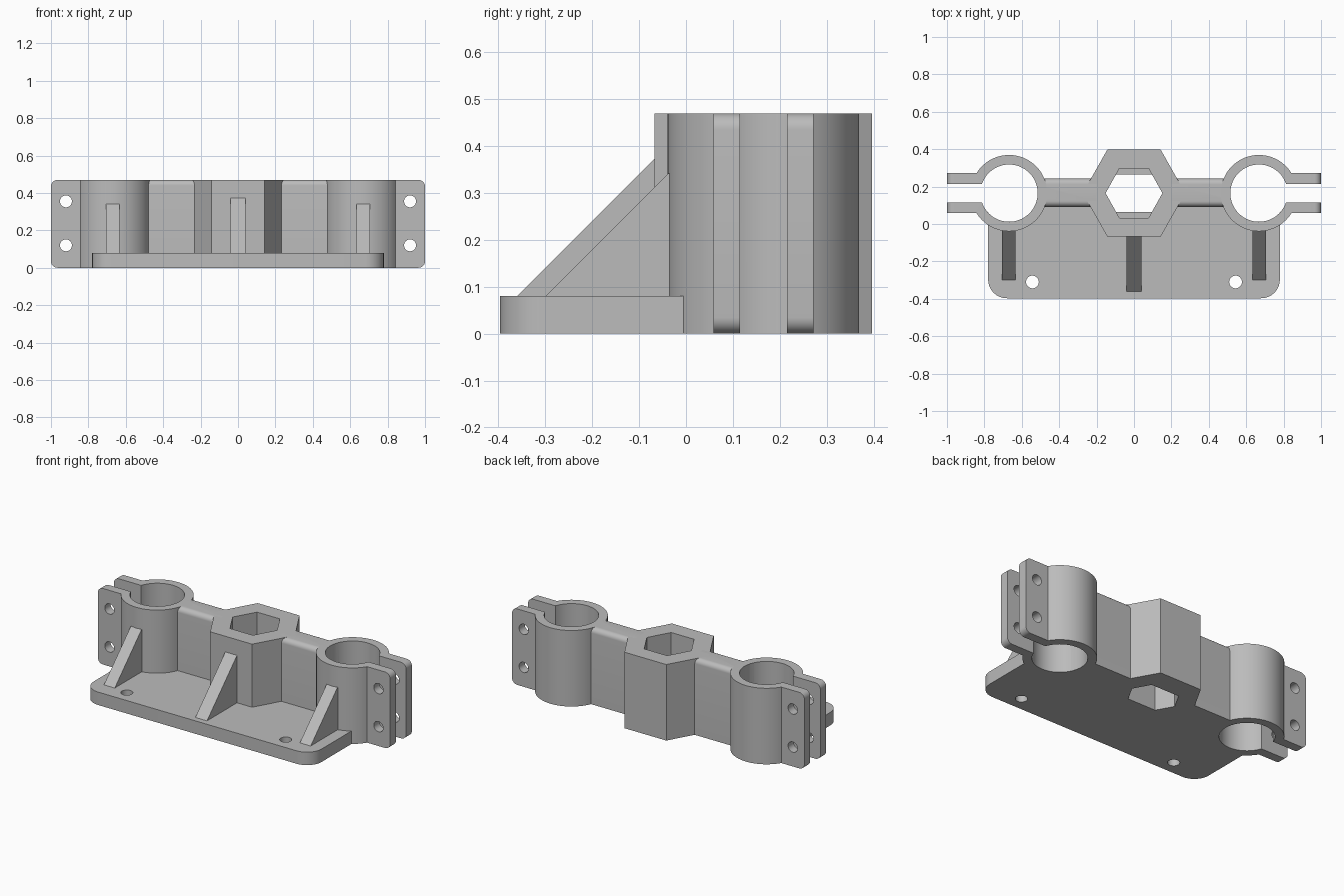
import bpy, bmesh
from math import sin, cos, asin, pi
from mathutils import Vector, Matrix

cube = bpy.data.objects.get("Cube")
if cube:
    bpy.data.objects.remove(cube, do_unlink=True)

HEIGHT = 0.47
CY = 0.165          # shared centre line of the clamps and hex block
CLAMP_X = 0.668
BORE = 0.153
PLATE = 0.08

grey = bpy.data.materials.new("plain grey")
grey.use_nodes = True
color = (0.5, 0.5, 0.5, 1)
grey.diffuse_color = color
grey.node_tree.nodes["Principled BSDF"].inputs["Base Color"].default_value = color


def prism(name, outline, low, high, axis="z", bevel=None):
    """Extrude a 2D outline along an axis; bevel = (edge rule, radius)."""
    place = {"x": lambda u, v, w: (w, u, v),
             "y": lambda u, v, w: (u, w, v),
             "z": lambda u, v, w: (u, v, w)}[axis]
    bm = bmesh.new()
    face = bm.faces.new([bm.verts.new(place(u, v, low)) for u, v in outline])
    ext = bmesh.ops.extrude_face_region(bm, geom=[face])
    move = Vector(place(0, 0, high - low))
    bmesh.ops.translate(bm, vec=move, verts=[g for g in ext["geom"] if isinstance(g, bmesh.types.BMVert)])
    bmesh.ops.recalc_face_normals(bm, faces=bm.faces)
    if bevel:
        rule, radius = bevel
        edges = [e for e in bm.edges if rule(e.verts[0].co, e.verts[1].co)]
        bmesh.ops.bevel(bm, geom=edges, offset=radius, segments=8, profile=0.5, affect="EDGES")
    mesh = bpy.data.meshes.new(name)
    bm.to_mesh(mesh)
    bm.free()
    mesh.materials.append(grey)
    obj = bpy.data.objects.new(name, mesh)
    bpy.context.collection.objects.link(obj)
    return obj


def circle(u, v, r, n=64):
    return [(u + r * cos(2 * pi * i / n), v + r * sin(2 * pi * i / n)) for i in range(n)]


def box(u0, u1, v0, v1):
    return [(u0, v0), (u1, v0), (u1, v1), (u0, v1)]


def hexagon(tip, flat, half):
    """Six-sided outline with flat front and back edges."""
    return [(tip, CY), (flat, CY + half), (-flat, CY + half),
            (-tip, CY), (-flat, CY - half), (flat, CY - half)]


def cut(obj, cutters):
    for c in cutters:
        mod = obj.modifiers.new("cut", "BOOLEAN")
        mod.operation, mod.solver, mod.object = "DIFFERENCE", "EXACT", c
    bpy.context.view_layer.update()
    graph = bpy.context.evaluated_depsgraph_get()
    mesh = bpy.data.meshes.new_from_object(obj.evaluated_get(graph))
    obj.modifiers.clear()
    obj.data = mesh


# Cutters: clamp bores, stepped hexagonal socket, bolt and mounting holes
bores = [prism("bore_cutter", circle(s * CLAMP_X, CY, BORE), -0.1, 0.6) for s in (-1, 1)]
clip, tip, flat, half = 0.1, 0.152, 0.078, 0.132
wide = tip - (tip - flat) * clip / half
socket = [prism("socket_cutter", hexagon(tip, flat, half), 0.22, 0.6),
          prism("socket_cutter", hexagon(tip, wide, clip), -0.1, 0.4)]
mounts = [prism("mount_cutter", circle(s * 0.543, -0.31, 0.034, 32), -0.1, 0.2) for s in (-1, 1)]
bolts = {s: [prism("bolt_cutter", circle(s * 0.92, z, 0.032, 32), -0.1, 0.5, "y")
             for z in (0.12, 0.355)] for s in (-1, 1)}

parts = []

# Split clamps: C-shaped rings with two bolt ears, rounded at the outer corners
OUTER, EAR, GAP, N = 0.204, 0.1065, 0.05, 72


def arc(r, offset):
    a = asin(offset / r)
    return [(r * cos(t), r * sin(t)) for t in (a + (2 * pi - 2 * a) * i / N for i in range(N + 1))]


end = 1 - CLAMP_X
c_shape = (arc(OUTER, EAR) + [(end, -EAR), (end, -GAP)]
           + arc(BORE, GAP)[::-1] + [(end, GAP), (end, EAR)])
for s, side in ((1, "left"), (-1, "right")):
    outline = [(s * (CLAMP_X + u), CY + v) for u, v in c_shape]
    ear_corner = lambda a, b: abs(a.x) > 0.99 and abs(b.x) > 0.99 and abs(a.z - b.z) < 0.01
    clamp = prism(side + "_clamp", outline, 0, HEIGHT, bevel=(ear_corner, 0.035))
    cut(clamp, bolts[s])

    # Web joining the clamp to the centre block, rounded along its top
    top_edge = lambda a, b: min(a.z, b.z) > HEIGHT - 0.01 and abs(a.y - b.y) < 0.01
    web = prism(side + "_web", box(0.092, 0.243, 0, HEIGHT), s * 0.2, s * 0.53, "x", (top_edge, 0.03))
    cut(web, bores)

    # Side rib
    rib = prism(side + "_rib", [(-0.3, PLATE), (-0.038, 0.342), (0, 0.342), (0, PLATE)],
                s * 0.67 - 0.037, s * 0.67 + 0.037, "x")
    parts += [clamp, web, rib]

# Hexagonal centre block
block = prism("hex_block", hexagon(0.274, 0.143, 0.232), 0, HEIGHT)
cut(block, socket)

# Centre rib
centre_rib = prism("centre_rib", [(-0.36, PLATE), (-0.067, 0.373), (-0.03, 0.373), (-0.03, PLATE)],
                   -0.04, 0.04, "x")

# Mounting plate with rounded front corners
front_corner = lambda a, b: max(a.y, b.y) < -0.3 and abs(a.z - b.z) > 0.01
plate = prism("base_plate", box(-0.78, 0.78, -0.397, 0.1), 0, PLATE, bevel=(front_corner, 0.1))
cut(plate, bores + socket + mounts)
parts += [block, centre_rib, plate]

# Remove the cutters and shade the curved walls smooth
for c in bores + socket + mounts + bolts[1] + bolts[-1]:
    bpy.data.objects.remove(c, do_unlink=True)
bpy.ops.object.select_all(action="DESELECT")
for p in parts:
    p.select_set(True)
bpy.context.view_layer.objects.active = parts[0]
bpy.ops.object.shade_smooth_by_angle(angle=pi / 6)
